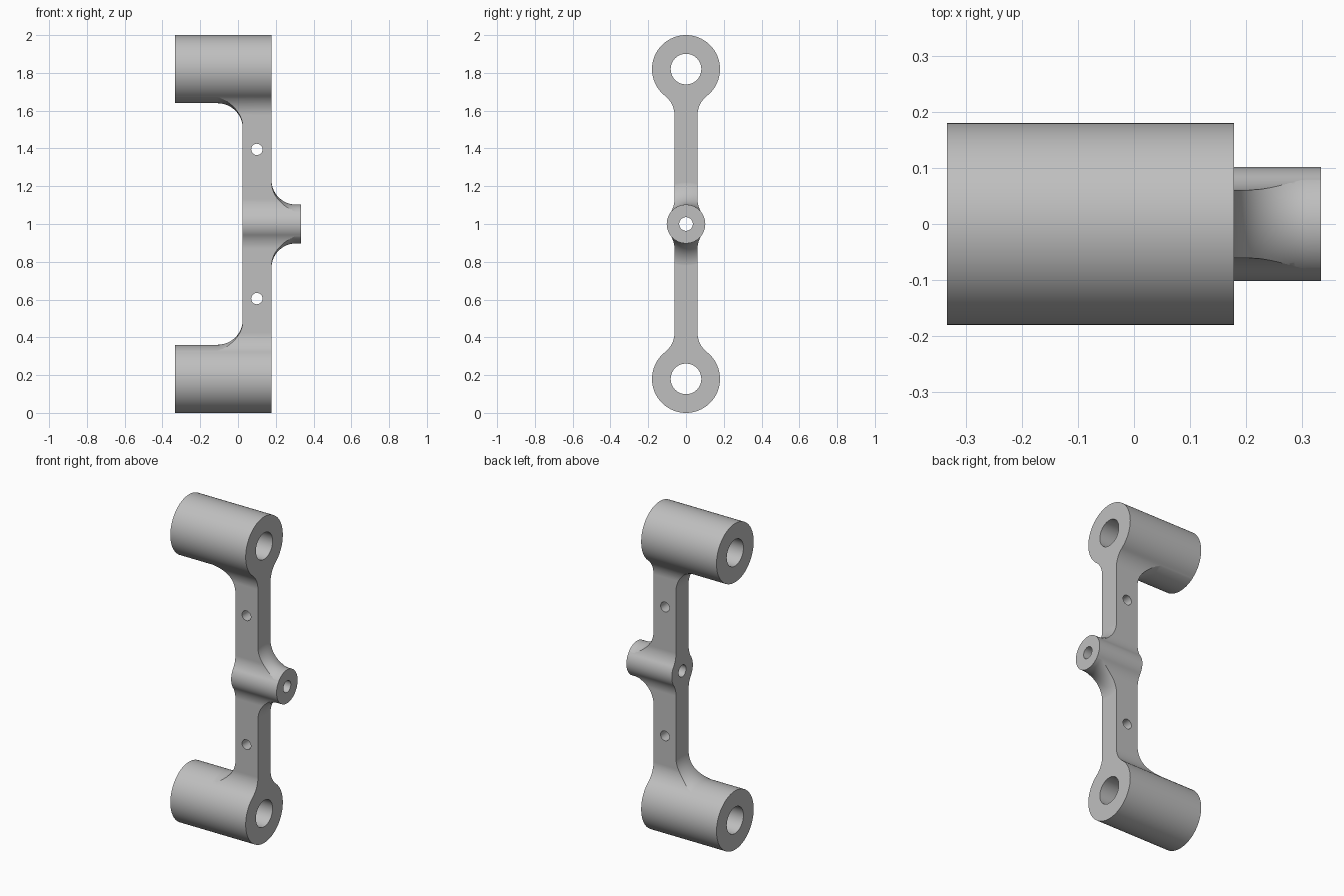
import bpy, bmesh
from math import sin, cos, pi, sqrt, atan2, radians
from mathutils import Vector

if "Cube" in bpy.data.objects:
    bpy.data.objects.remove(bpy.data.objects["Cube"], do_unlink=True)

# Main dimensions
X_END = 0.333                     # half length along x
WEB_X0, WEB_X1, WEB_Y = 0.025, 0.178, 0.061
BIG_R, BIG_Z = 0.18, 0.82         # end barrels, height measured from the middle
BOSS_R, FILLET = 0.102, 0.13
GAP = 0.0006                      # keeps nearly coincident surfaces apart


def make_object(name, bm):
    bmesh.ops.recalc_face_normals(bm, faces=bm.faces)
    mesh = bpy.data.meshes.new(name)
    bm.to_mesh(mesh)
    bm.free()
    obj = bpy.data.objects.new(name, mesh)
    bpy.context.collection.objects.link(obj)
    return obj


def loft(name, rings):
    """Skin a list of equal closed rings and cap both ends."""
    bm = bmesh.new()
    loops = [[bm.verts.new(p) for p in ring] for ring in rings]
    n = len(loops[0])
    for a, b in zip(loops, loops[1:]):
        for i in range(n):
            j = (i + 1) % n
            bm.faces.new((a[i], a[j], b[j], b[i]))
    bm.faces.new(loops[0])
    bm.faces.new(loops[-1])
    return make_object(name, bm)


def lathe(name, profile, z, segments=128):
    """Turn (x, radius) points about an axis along x at height z."""
    angles = [2 * pi * (i + 0.5) / segments for i in range(segments)]
    return loft(name, [[(x, r * cos(a), z + r * sin(a)) for a in angles]
                       for x, r in profile])


def arc(cx, cy, r, a0, a1, n):
    return [(cx + r * cos(a0 + (a1 - a0) * i / n),
             cy + r * sin(a0 + (a1 - a0) * i / n)) for i in range(n + 1)]


def combine(target, tool, operation):
    mod = target.modifiers.new(operation, 'BOOLEAN')
    mod.operation, mod.solver, mod.object = operation, 'EXACT', tool
    bpy.context.view_layer.objects.active = target
    bpy.ops.object.modifier_apply(modifier=mod.name)
    bpy.data.objects.remove(tool, do_unlink=True)


# Side outline: barrel circle, fillet, web, fillet, boss circle (one quarter)
fy = WEB_Y + FILLET
big_dz = sqrt((BIG_R + FILLET) ** 2 - fy ** 2)
boss_dz = sqrt((BOSS_R + FILLET) ** 2 - fy ** 2)
big_a, boss_a = atan2(big_dz, fy), atan2(boss_dz, fy)
quarter = arc(0, BIG_Z, BIG_R, pi / 2, -big_a, 44)
quarter += arc(fy, BIG_Z - big_dz, FILLET, pi - big_a, pi, 14)[1:]
quarter += arc(fy, boss_dz, FILLET, pi, pi + boss_a, 12)
quarter += arc(0, 0, BOSS_R, boss_a, 0, 12)[1:]
half = quarter + [(y, -z) for y, z in reversed(quarter[:-1])]
outline = half + [(-y, z) for y, z in reversed(half[1:-1])]
bracket = loft("bracket_body", [[(x, y, z + 1) for y, z in outline]
                                for x in (-X_END, X_END)])

# Envelope: web slab plus turned flares around the barrels and the boss
bm = bmesh.new()
bmesh.ops.create_cube(bm, size=1)
for v in bm.verts:
    v.co = Vector((WEB_X1 if v.co.x > 0 else WEB_X0, v.co.y, 1 + v.co.z * 2.4))
envelope = make_object("envelope", bm)

flare = 0.135
barrel = [(-0.4, BIG_R + GAP)]
barrel += arc(WEB_X0 - flare + GAP, BIG_R + flare + GAP, flare, -pi / 2, 0, 20)
barrel += [(0.09, BIG_R + flare + GAP)]
boss = [(0.11, BOSS_R + FILLET + GAP)]
boss += arc(WEB_X1 + FILLET - GAP, BOSS_R + FILLET + GAP, FILLET, pi, 1.5 * pi, 20)
boss += [(0.4, BOSS_R + GAP)]
for z in (1 - BIG_Z, 1 + BIG_Z):
    combine(envelope, lathe("barrel_flare", barrel, z), 'UNION')
combine(envelope, lathe("boss_flare", boss, 1), 'UNION')
combine(bracket, envelope, 'INTERSECT')

# Bores along x
for z, r in ((1 - BIG_Z, 0.081), (1, 0.036), (1 + BIG_Z, 0.081)):
    combine(bracket, lathe("bore", [(-0.5, r), (0.5, r)], z, 64), 'DIFFERENCE')

# Cross holes through the web along y
for z in (0.605, 1.395):
    ring = arc(0.1, z, 0.03, 0, 2 * pi, 40)[:-1]
    pin = loft("cross_hole", [[(x, y, h) for x, h in ring] for y in (-0.3, 0.3)])
    combine(bracket, pin, 'DIFFERENCE')

# Plain grey metal
grey = bpy.data.materials.new("plain_grey")
grey.use_nodes = True
colour = (0.52, 0.52, 0.52, 1)
grey.diffuse_color = colour
grey.node_tree.nodes["Principled BSDF"].inputs["Base Color"].default_value = colour
bracket.data.materials.clear()
bracket.data.materials.append(grey)
for p in bracket.data.polygons:
    p.material_index = 0

# Smooth curved faces, keep machined edges crisp
bpy.ops.object.select_all(action='DESELECT')
bracket.select_set(True)
bpy.context.view_layer.objects.active = bracket
bpy.ops.object.shade_smooth_by_angle(angle=radians(25))
weighted = bracket.modifiers.new("weighted_normals", 'WEIGHTED_NORMAL')
weighted.keep_sharp = True
